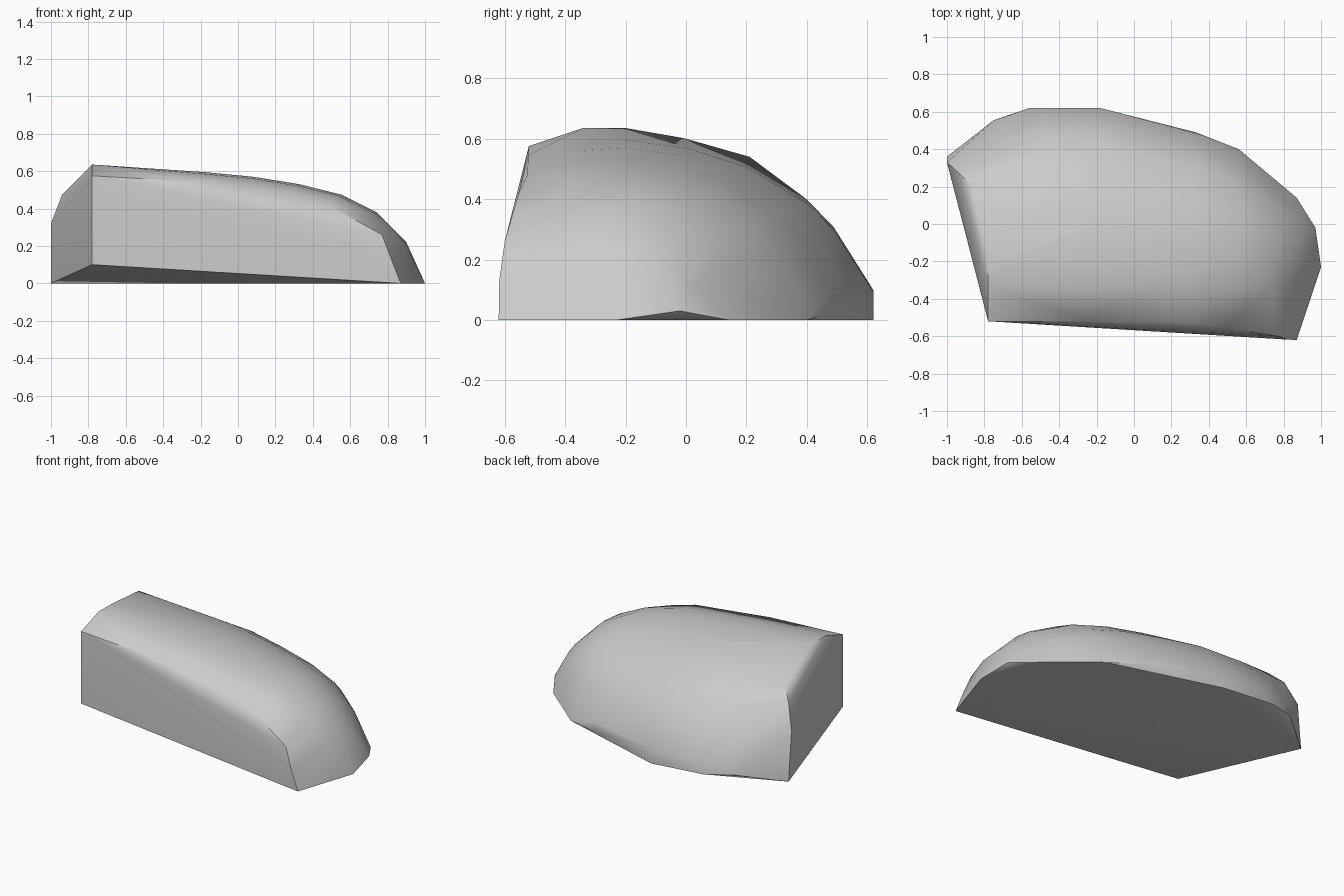
import bpy
import bmesh
import math
from mathutils import Vector

cube = bpy.data.objects.get("Cube")
if cube:
    bpy.data.objects.remove(cube)

# One plain stone colour
stone = bpy.data.materials.new("stone grey")
stone.use_nodes = True
colour = (0.6, 0.6, 0.6, 1)
stone.diffuse_color = colour
stone.node_tree.nodes["Principled BSDF"].inputs["Base Color"].default_value = colour

# Flat split face at the front, from the upper corner down to the far toe
front_edge = [(-.78, -.52, .1), (-.78, -.52, .575), (-.25, -.522, .545),
              (.3, -.525, .48), (.49, -.555, .415), (.77, -.6, .26),
              (.82, -.618, .13), (.87, -.62, 0)]

# Flat split face at the short end
end_edge = [(-.78, -.34, .635), (-.78, -.2, .635), (-.87, .21, .54),
            (-.94, .275, .475), (-1, .33, .32), (-1, .36, 0)]

# Rounded outline where the stone meets the ground
foot = [(1, -.23, 0), (.97, -.02, .03), (.87, .14, 0), (.56, .4, 0),
        (.33, .49, .03), (-.18, .62, 0), (-.56, .62, .03), (-.75, .555, .05)]

# Domed back: one arch profile scaled to the ridge height and depth of each station
arch = [(0, 1), (.25, .955), (.49, .85), (.73, .65), (.84, .5), (1, .16)]
stations = [(-.7, .63, .57), (-.5, .615, .62), (-.18, .595, .62), (.08, .57, .55),
            (.33, .53, .48), (.55, .475, .38), (.74, .38, .23), (.9, .22, .07)]
ridge_y = -.2
dome = []
for x, height, back in stations:
    dome += [(x, ridge_y + (back - ridge_y) * u, height * v) for u, v in arch]
    # Shoulder between the ridge and the front face
    dome.append((x - .01, -.34, height * .985))

bm = bmesh.new()
for point in front_edge + end_edge + foot + dome:
    bm.verts.new(Vector(point))
hull = bmesh.ops.convex_hull(bm, input=bm.verts)
loose = {v for v in hull["geom_interior"] + hull["geom_unused"]
         if isinstance(v, bmesh.types.BMVert)}
bmesh.ops.delete(bm, geom=list(loose), context="VERTS")
bmesh.ops.recalc_face_normals(bm, faces=bm.faces)

mesh = bpy.data.meshes.new("split_boulder")
bm.to_mesh(mesh)
bm.free()
mesh.materials.append(stone)
boulder = bpy.data.objects.new("split_boulder", mesh)
bpy.context.collection.objects.link(boulder)

# Smooth dome with crisp split faces
bpy.ops.object.select_all(action="DESELECT")
boulder.select_set(True)
bpy.context.view_layer.objects.active = boulder
bpy.ops.object.shade_smooth_by_angle(angle=math.radians(42))
